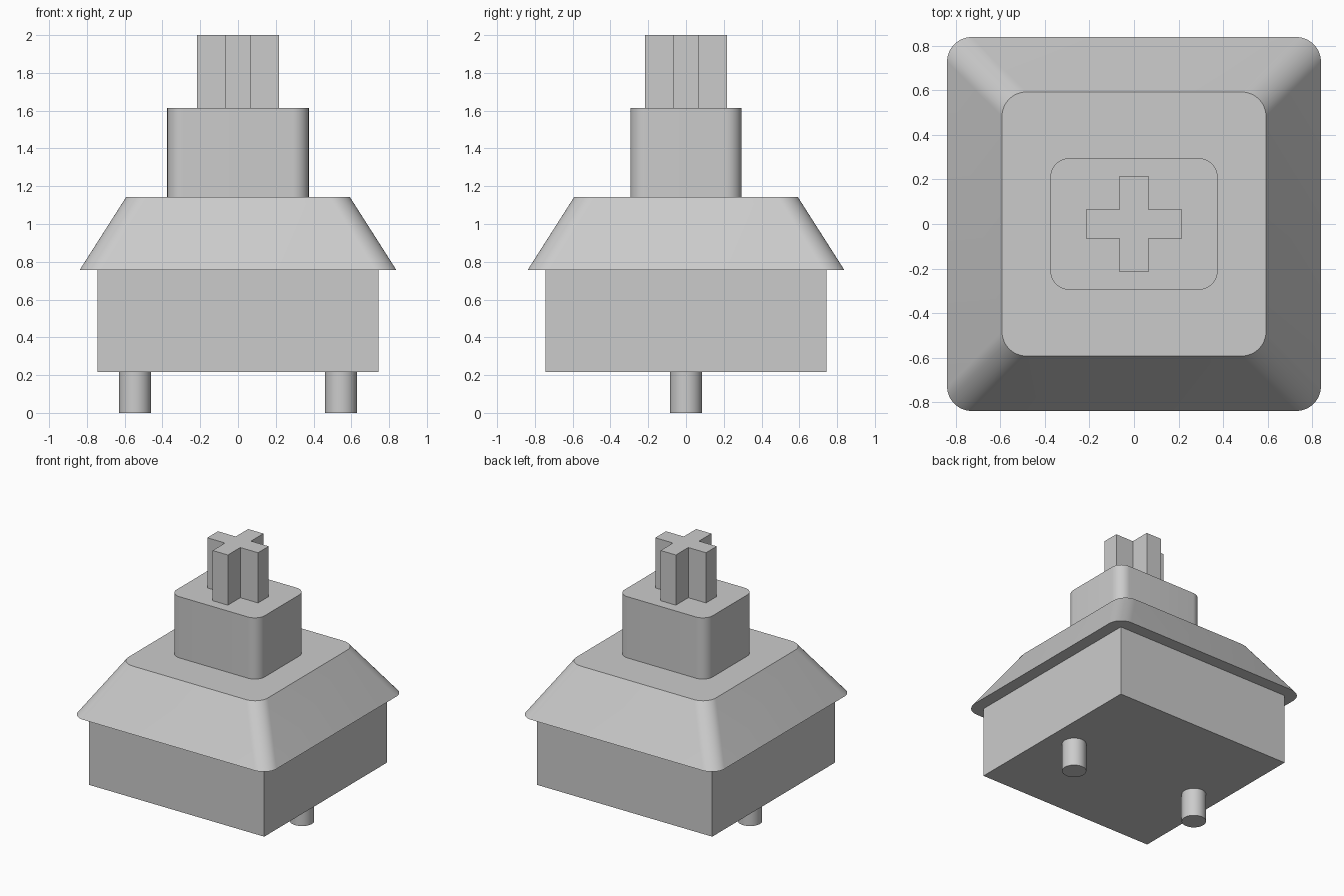
import bpy
import math

if "Cube" in bpy.data.objects:
    bpy.data.objects.remove(bpy.data.objects["Cube"], do_unlink=True)

grey = bpy.data.materials.new("light_grey")
grey.use_nodes = True
colour = (0.6, 0.6, 0.6, 1)
grey.diffuse_color = colour
grey.node_tree.nodes["Principled BSDF"].inputs["Base Color"].default_value = colour


def rounded(hx, hy, r, steps=12):
    """Counter-clockwise outline of a rectangle with rounded corners."""
    points = []
    for corner, (sx, sy) in enumerate([(1, 1), (-1, 1), (-1, -1), (1, -1)]):
        for i in range(steps + 1):
            a = (corner + i / steps) * math.pi / 2
            points.append((sx * (hx - r) + r * math.cos(a),
                           sy * (hy - r) + r * math.sin(a)))
    return points


def rectangle(hx, hy):
    return [(hx, hy), (-hx, hy), (-hx, -hy), (hx, -hy)]


def circle(x, r, sides=32):
    turns = [2 * math.pi * i / sides for i in range(sides)]
    return [(x + r * math.cos(a), r * math.sin(a)) for a in turns]


def cross(reach, half):
    """Plus-shaped outline, one quarter turned four times."""
    points = []
    for k in range(4):
        c, s = round(math.cos(k * math.pi / 2)), round(math.sin(k * math.pi / 2))
        for x, y in [(reach, -half), (reach, half), (half, half)]:
            points.append((c * x - s * y, s * x + c * y))
    return points


def loft(name, bottom, z0, top, z1):
    """Closed solid between two outlines with equal point counts."""
    n = len(bottom)
    verts = [(x, y, z0) for x, y in bottom] + [(x, y, z1) for x, y in top]
    faces = [(i, (i + 1) % n, n + (i + 1) % n, n + i) for i in range(n)]
    faces += [tuple(reversed(range(n))), tuple(range(n, 2 * n))]
    mesh = bpy.data.meshes.new(name)
    mesh.from_pydata(verts, [], faces)
    mesh.materials.append(grey)
    obj = bpy.data.objects.new(name, mesh)
    bpy.context.collection.objects.link(obj)
    bpy.ops.object.select_all(action="DESELECT")
    obj.select_set(True)
    bpy.context.view_layer.objects.active = obj
    bpy.ops.object.shade_smooth_by_angle(angle=math.radians(30))
    return obj


def prism(name, outline, z0, z1):
    return loft(name, outline, z0, outline, z1)


# Contact pins under the base
for side, x in (("left", 0.545), ("right", -0.545)):
    prism(side + "_pin", circle(x, 0.085), 0, 0.217)

# Square lower housing
prism("lower_housing", rectangle(0.745, 0.745), 0.217, 0.757)

# Tapered upper housing with rounded corners
loft("upper_housing", rounded(0.838, 0.838, 0.11), 0.757,
     rounded(0.592, 0.592, 0.11), 1.143)

# Plunger block and cross-shaped stem
prism("plunger", rounded(0.375, 0.295, 0.085), 1.143, 1.614)
prism("cross_stem", cross(0.216, 0.065), 1.614, 2.0)
